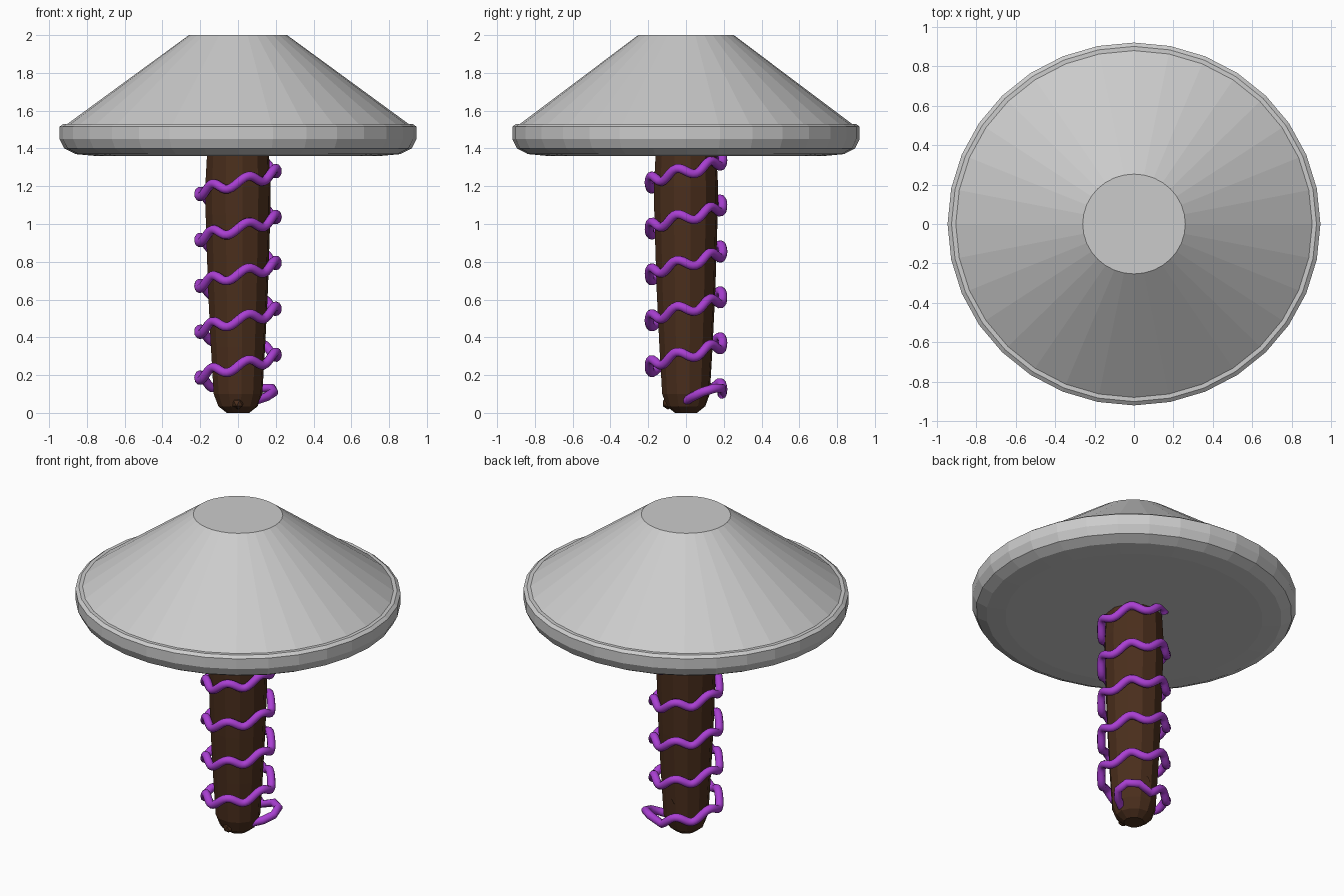
import bpy, bmesh
from math import sin, cos, pi, radians

if "Cube" in bpy.data.objects:
    bpy.data.objects.remove(bpy.data.objects["Cube"])


def material(name, color):
    m = bpy.data.materials.new(name)
    m.diffuse_color = color
    m.use_nodes = True
    m.node_tree.nodes["Principled BSDF"].inputs["Base Color"].default_value = m.diffuse_color
    return m


def lathe(name, profile, sides, sy=1.0, turn=0.0, mat=None):
    """Closed solid of revolution from (radius, z) pairs, listed bottom to top."""
    bm = bmesh.new()
    rings = []
    for r, z in profile:
        rings.append([bm.verts.new((r * cos(2 * pi * i / sides + turn),
                                    r * sy * sin(2 * pi * i / sides + turn), z))
                      for i in range(sides)])
    for a, b in zip(rings, rings[1:]):
        for i in range(sides):
            j = (i + 1) % sides
            bm.faces.new((a[i], a[j], b[j], b[i]))
    bm.faces.new(rings[0][::-1])
    bm.faces.new(rings[-1])
    me = bpy.data.meshes.new(name)
    bm.to_mesh(me)
    bm.free()
    ob = bpy.data.objects.new(name, me)
    bpy.context.collection.objects.link(ob)
    if mat:
        me.materials.append(mat)
    return ob


brown = material("bark", (0.07, 0.028, 0.012, 1))
purple = material("vine_purple", (0.4, 0.05, 0.65, 1))

# Cap: rounded rim disc with a truncated cone on top
lathe("cap_rim", [(0.75, 1.36), (0.86, 1.37), (0.92, 1.40), (0.945, 1.45),
                  (0.945, 1.515), (0.925, 1.53)], 32, 0.973)
lathe("cap_cone", [(0.91, 1.525), (0.26, 2.0)], 32, 0.973)

# Stem: tapered faceted trunk with a blunt tip
lathe("stem", [(0.06, 0.0), (0.105, 0.035), (0.13, 0.10), (0.145, 0.35),
               (0.16, 0.65), (0.173, 1.05), (0.175, 1.2), (0.165, 1.38)],
      12, 0.98, radians(8), brown)

# Small knots on the bark
for i, loc in enumerate([(0, -0.095, 0.05), (0, 0.105, 0.23)]):
    bpy.ops.mesh.primitive_ico_sphere_add(subdivisions=1, radius=0.033, location=loc)
    knot = bpy.context.object
    knot.name = f"knot_{i + 1}"
    knot.data.materials.append(brown)

# Vine: rising helix with six waves per turn, its root bulging out of the stem
pts = [(0.09, 0.0, 0.065), (0.15, 0.035, 0.085), (0.19, 0.085, 0.11),
       (0.18, 0.15, 0.13), (0.12, 0.19, 0.13)]
for deg in range(80, 5 * 360 + 121, 5):
    a = radians(deg)
    k = 0.96 + 0.04 * cos(4 * a)
    z = 0.065 + 0.243 * deg / 360 + 0.024 * sin(6 * (a + pi / 2))
    pts.append((0.208 * k * cos(a), 0.195 * k * sin(a), z))
curve = bpy.data.curves.new("vine", "CURVE")
curve.dimensions = "3D"
curve.bevel_depth = 0.024
curve.bevel_resolution = 3
curve.use_fill_caps = True
spline = curve.splines.new("POLY")
spline.points.add(len(pts) - 1)
for p, co in zip(spline.points, pts):
    p.co = (*co, 1)
spline.use_smooth = True
curve.materials.append(purple)
vine = bpy.data.objects.new("vine", curve)
bpy.context.collection.objects.link(vine)
